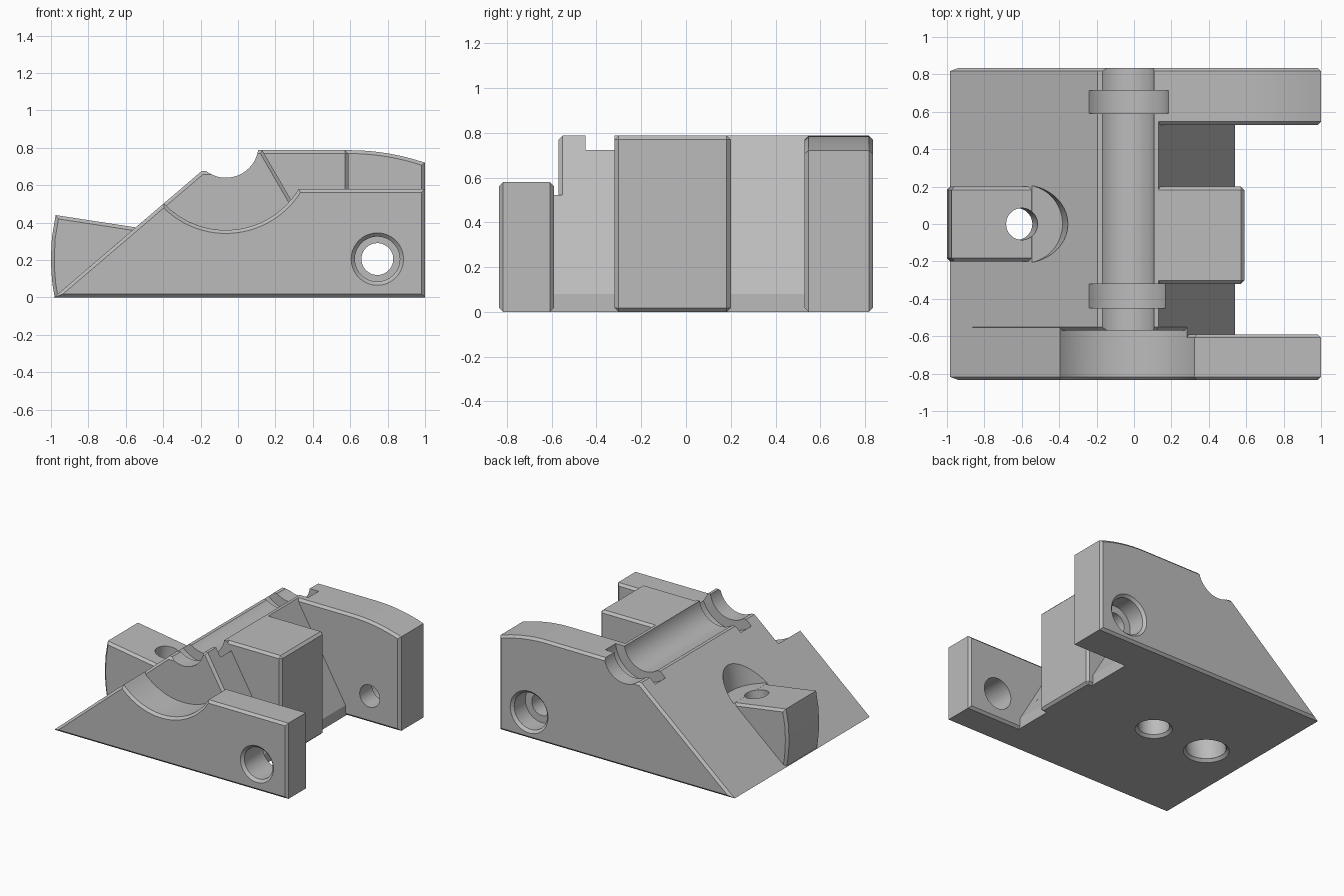
import bpy, bmesh
from math import cos, sin, radians
from mathutils import Vector

cube = bpy.data.objects.get("Cube")
if cube:
    bpy.data.objects.remove(cube, do_unlink=True)

grey = bpy.data.materials.new("plain_grey")
grey.use_nodes = True
COLOUR = (0.5, 0.5, 0.5, 1)
grey.diffuse_color = COLOUR
grey.node_tree.nodes["Principled BSDF"].inputs["Base Color"].default_value = COLOUR

CHAMFER = 0.018
AXIS_X, AXIS_Z = -0.065, 0.815      # centre line of the bearing groove
FRONT, BACK = -0.835, 0.835


def finish(bm, name):
    bmesh.ops.recalc_face_normals(bm, faces=bm.faces)
    mesh = bpy.data.meshes.new(name)
    bm.to_mesh(mesh)
    bm.free()
    mesh.materials.append(grey)
    obj = bpy.data.objects.new(name, mesh)
    bpy.context.collection.objects.link(obj)
    return obj


def prism(name, profile, y0, y1, rule=None):
    """Extrude an x-z profile along y and chamfer the edges the rule picks."""
    bm = bmesh.new()
    near = [bm.verts.new((x, y0, z)) for x, z in profile]
    far = [bm.verts.new((x, y1, z)) for x, z in profile]
    bm.faces.new(near)
    bm.faces.new(far)
    for i in range(len(profile)):
        j = (i + 1) % len(profile)
        bm.faces.new((near[i], near[j], far[j], far[i]))
    bmesh.ops.recalc_face_normals(bm, faces=bm.faces)
    if rule:
        edges = [e for e in bm.edges if rule(e)]
        bmesh.ops.bevel(bm, geom=edges, offset=CHAMFER, segments=1,
                        affect='EDGES', clamp_overlap=False)
    return finish(bm, name)


def rod(start, direction, r1, r2, length):
    """Round cutter from start along direction, radius r1 to r2."""
    d = Vector(direction).normalized()
    bm = bmesh.new()
    bmesh.ops.create_cone(bm, cap_ends=True, segments=64, radius1=r1, radius2=r2, depth=length)
    bm.transform(d.to_track_quat('Z', 'Y').to_matrix().to_4x4())
    bmesh.ops.translate(bm, verts=bm.verts, vec=Vector(start) + d * length / 2)
    return finish(bm, "cutter")


def combine(target, other, operation):
    mod = target.modifiers.new("combine", 'BOOLEAN')
    mod.operation, mod.solver, mod.object = operation, 'EXACT', other
    graph = bpy.context.evaluated_depsgraph_get()
    mesh = bpy.data.meshes.new_from_object(target.evaluated_get(graph))
    target.modifiers.clear()
    target.data = mesh
    bpy.data.objects.remove(other, do_unlink=True)


def caps(e):
    return abs(e.verts[0].co.y - e.verts[1].co.y) < 1e-5


def everything(e):
    return True


def saddle(end):
    """Round clearance below the front end of the groove."""
    a0, n = 223.3, 24
    angles = [radians(a0 + (end - a0) * i / n) for i in range(n + 1)]
    return [(AXIS_X + 0.455 * cos(a), AXIS_Z + 0.455 * sin(a)) for a in angles]


# Wedge-shaped main body
body = prism("clamp_body", [(-0.985, 0), (-0.195, 0.675), (-0.1, 0.675), (0.05, 0.787),
                            (0.13, 0.787), (0.54, 0.08), (0.54, 0)], -0.57, BACK, caps)

parts = [
    # Front cheek with its arm, and the web joining it to the body
    prism("front_arm", [(-0.985, 0)] + saddle(328.9) + [(1, 0.58), (1, 0)],
          FRONT, -0.59, caps),
    prism("front_web", [(-0.985, 0)] + saddle(320.1) + [(0.54, 0.08), (0.54, 0)], -0.7, -0.5),
    # Rear arm with a rounded nose
    prism("rear_arm", [(0.05, 0), (0.05, 0.787)]
          + [(0.6 + 0.4 * t / 8, 0.787 - 0.067 * (t / 8) ** 2) for t in range(9)]
          + [(1, 0)], 0.53, BACK, caps),
    # Central block
    prism("centre_block", [(0.05, 0), (0.05, 0.787), (0.59, 0.787), (0.59, 0)],
          -0.32, 0.2, everything),
    # Screw lug on the slope
    prism("screw_lug", [(-0.98, 0), (-0.992, 0.07), (-0.998, 0.14), (-1, 0.22), (-0.995, 0.32),
                        (-0.975, 0.44), (-0.4, 0.352), (-0.4, 0)], -0.2, 0.2, caps),
]
for part in parts:
    combine(body, part, 'UNION')

ALONG_Y, UP = (0, 1, 0), (0, 0, 1)
TILT = (0.151, 0, 0.988)            # screw axis, square to the lug top
foot = Vector((-0.658, 0, 0))
cutters = [
    # Bearing groove, two retaining ring grooves and the chamfered saddle rim
    rod((AXIS_X, -1, AXIS_Z), ALONG_Y, 0.175, 0.175, 2),
    rod((AXIS_X, -0.45, AXIS_Z), ALONG_Y, 0.25, 0.25, 0.13),
    rod((AXIS_X, 0.59, AXIS_Z), ALONG_Y, 0.25, 0.25, 0.125),
    # Screw seat, screw hole and its recess underneath
    rod((-0.59, 0, 0.3815), TILT, 0.21, 0.21, 0.5),
    rod(foot - Vector(TILT) * 0.1, TILT, 0.085, 0.085, 0.6),
    rod(foot - Vector(TILT) * 0.1, TILT, 0.14, 0.14, 0.3),
    rod((-0.658, 0, -0.01), UP, 0.17, 0.14, 0.03),
    # Blind hole underneath
    rod((-0.18, 0, -0.1), UP, 0.11, 0.11, 0.45),
    rod((-0.18, 0, -0.01), UP, 0.14, 0.11, 0.03),
    # Pivot holes through both arms
    rod((0.745, FRONT - 0.1, 0.205), ALONG_Y, 0.12, 0.12, 0.5),
    rod((0.745, FRONT - 0.01, 0.205), ALONG_Y, 0.15, 0.12, 0.03),
    rod((0.745, 0.4, 0.205), ALONG_Y, 0.085, 0.085, 0.6),
    rod((0.745, 0.68, 0.205), ALONG_Y, 0.14, 0.14, 0.3),
    rod((0.745, BACK - 0.02, 0.205), ALONG_Y, 0.14, 0.17, 0.03),
]
for cutter in cutters:
    combine(body, cutter, 'DIFFERENCE')

bpy.ops.object.select_all(action='DESELECT')
body.select_set(True)
bpy.context.view_layer.objects.active = body
bpy.ops.object.shade_smooth_by_angle(angle=radians(25))
